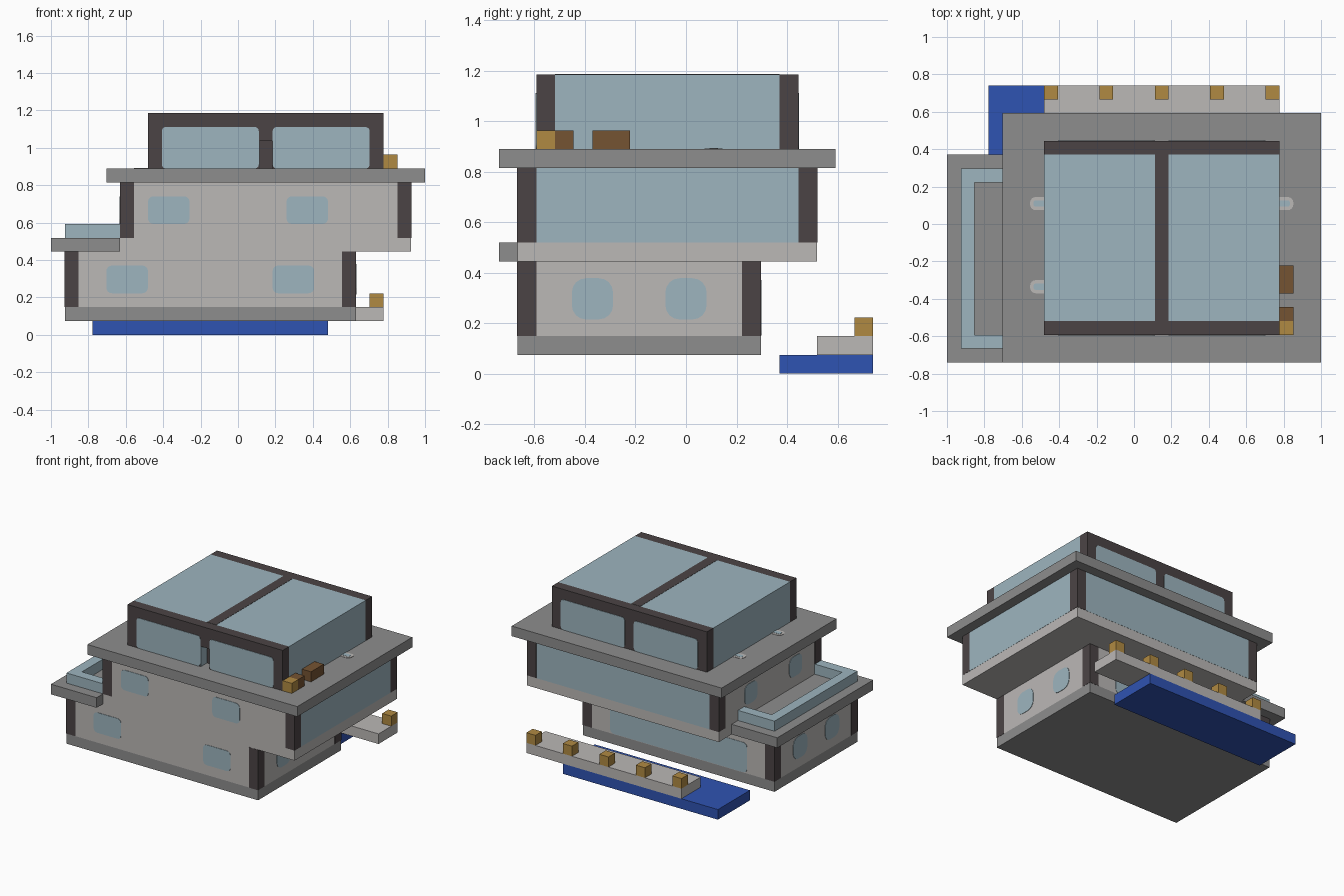
import bpy
import bmesh
from math import cos, sin, pi
from mathutils import Vector

cube = bpy.data.objects.get("Cube")
if cube:
    bpy.data.objects.remove(cube)

U = 2 / 27                      # grid module
ORIGIN = Vector((13.5, 10, 0))  # plan centre in modules


def material(name, rgb):
    m = bpy.data.materials.new(name)
    m.use_nodes = True
    col = [(c / 255 / 12.92 if c < 11 else ((c / 255 + 0.055) / 1.055) ** 2.4) for c in rgb] + [1]
    m.diffuse_color = col
    m.node_tree.nodes["Principled BSDF"].inputs["Base Color"].default_value = col
    return m


GREY = material("slab grey", (141, 141, 141))
LIGHT = material("light concrete", (187, 184, 182))
DARK = material("dark timber", (75, 68, 69))
GLASS = material("pale blue glass", (157, 181, 191))
BLUE = material("pool blue", (47, 83, 178))
AMBER = material("amber lamp", (176, 138, 66))
BROWN = material("brown wood", (117, 83, 50))


def finish(name, bm, mat):
    bmesh.ops.recalc_face_normals(bm, faces=bm.faces)
    for v in bm.verts:
        v.co = (v.co - ORIGIN) * U
    me = bpy.data.meshes.new(name)
    bm.to_mesh(me)
    bm.free()
    me.materials.append(mat)
    ob = bpy.data.objects.new(name, me)
    bpy.context.collection.objects.link(ob)
    return ob


def box(name, x, y, z, mat):
    """Box spanning the given module ranges."""
    bm = bmesh.new()
    bmesh.ops.create_cube(bm, size=1)
    for v in bm.verts:
        v.co = [r[0] + (c + 0.5) * (r[1] - r[0]) for c, r in zip(v.co, (x, y, z))]
    return finish(name, bm, mat)


def pane(name, axis, pos, side, a, b, mat, r=0.4, lift=0.04):
    """Thin rounded plate standing proud of a wall normal to axis."""
    bm = bmesh.new()
    corners = [(a[1] - r, b[1] - r), (a[0] + r, b[1] - r), (a[0] + r, b[0] + r), (a[1] - r, b[0] + r)]
    verts = []
    for q, (ca, cb) in enumerate(corners):
        for i in range(5):
            t = (q + i / 4) * pi / 2
            p = [ca + r * cos(t), cb + r * sin(t)]
            p.insert(axis, pos)
            verts.append(bm.verts.new(p))
    face = bm.faces.new(verts)
    out = bmesh.ops.extrude_face_region(bm, geom=[face])
    for v in out["geom"]:
        if isinstance(v, bmesh.types.BMVert):
            v.co[axis] += side * lift
    return finish(name, bm, mat)


def posts(name, x, y, z):
    """Corner posts slightly proud of the walls."""
    e = 0.02
    for i, px in enumerate(((x[0] - e, x[0] + 1), (x[1] - 1, x[1] + e))):
        for j, py in enumerate(((y[0] - e, y[0] + 1), (y[1] - 1, y[1] + e))):
            box(f"{name}_{i}{j}", px, py, z, DARK)


# Pool and terrace behind the house
box("pool", (3, 20), (15, 20), (0, 1), BLUE)
box("terrace", (7, 24), (17, 20), (1, 2), LIGHT)
for x in (7, 11, 15, 19, 23):
    box("terrace_lamp", (x, x + 1), (19, 20), (2, 3), AMBER)

# Lower floor
box("base_slab", (1, 22), (1, 14), (1, 2), GREY)
box("lower_walls", (1, 22), (1, 14), (2, 6), LIGHT)
posts("lower_post", (1, 22), (1, 14), (2, 6))
for x in (4, 16):
    pane("lower_front_window", 1, 1, -1, (x, x + 3), (3, 5), GLASS)
for y in (4, 9):
    span = (y - 0.1, y + 2.1)
    pane("lower_left_window", 0, 22, 1, span, (2.9, 5.1), GLASS, 0.75)
    pane("lower_right_window", 0, 1, -1, span, (2.9, 5.1), GLASS, 0.75)
pane("lower_back_window", 1, 14, 1, (4, 19), (2.05, 5), GLASS)

# Upper floor
box("upper_slab", (5, 26), (1, 17), (6, 7), LIGHT)
box("upper_walls", (5, 26), (1, 17), (7, 11), LIGHT)
posts("upper_post", (5, 26), (1, 17), (7, 11))
for x in (7, 17):
    pane("upper_front_window", 1, 1, -1, (x, x + 3), (8, 10), GLASS)
for y in (4, 11):
    pane("upper_right_window", 0, 5, -1, (y, y + 2), (8, 10), GLASS, 0.6)
pane("upper_left_glazing", 0, 26, 1, (2, 16), (7, 11), GLASS, 0.05, 0.015)
pane("upper_back_glazing", 1, 17, 1, (6, 25), (7, 11), GLASS, 0.05, 0.015)

# Balcony with glass rail
box("balcony_slab", (0, 5), (0, 15), (6, 7), GREY)
box("balcony_rail_side", (1, 2), (1, 14), (7, 8), GLASS)
for y in (1, 13):
    box("balcony_rail_end", (2, 5), (y, y + 1), (7, 8), GLASS)

# Roof slab with small skylights and crates
box("roof_slab", (4, 27), (0, 18), (11, 12), GREY)
for x, y in ((6, 11), (6, 5), (22, 11)):
    pane("skylight_rim", 2, 12, 1, (x, x + 3), (y, y + 0.95), LIGHT, 0.4, 0.03)
    pane("skylight_glass", 2, 12, 1, (x + 0.25, x + 2.75), (y + 0.25, y + 0.7), GLASS, 0.15, 0.05)
box("roof_lamp", (24, 25), (2, 3), (12, 13), AMBER)
box("small_crate", (24, 25), (3, 4), (12, 13), BROWN)
box("large_crate", (24, 25), (5, 7), (12, 13), BROWN)

# Glass penthouse between timber end frames
box("penthouse_glass", (7, 24), (3, 15), (12, 16), GLASS)
box("back_frame", (7, 24), (15, 16), (12, 16), DARK)
box("front_frame_right", (7, 15), (2, 3), (12, 16), DARK)
box("front_frame_left", (16, 24), (2, 3), (12, 16), DARK)
box("front_mullion", (15, 16), (2, 3), (14, 16), DARK)
pane("recess_back", 1, 3, -1, (15, 16), (12, 14), DARK, 0.02)
pane("recess_glass", 0, 15, 1, (2.02, 3), (12, 14), GLASS, 0.02)
pane("roof_mullion", 2, 16, 1, (15, 16), (3, 15), DARK, 0.02, 0.02)
for x in (8, 16):
    pane("penthouse_front_window", 1, 2, -1, (x, x + 7), (12, 15), GLASS, 0.3)
    pane("penthouse_back_window", 1, 16, 1, (x, x + 7), (12, 15), GLASS, 0.3)
